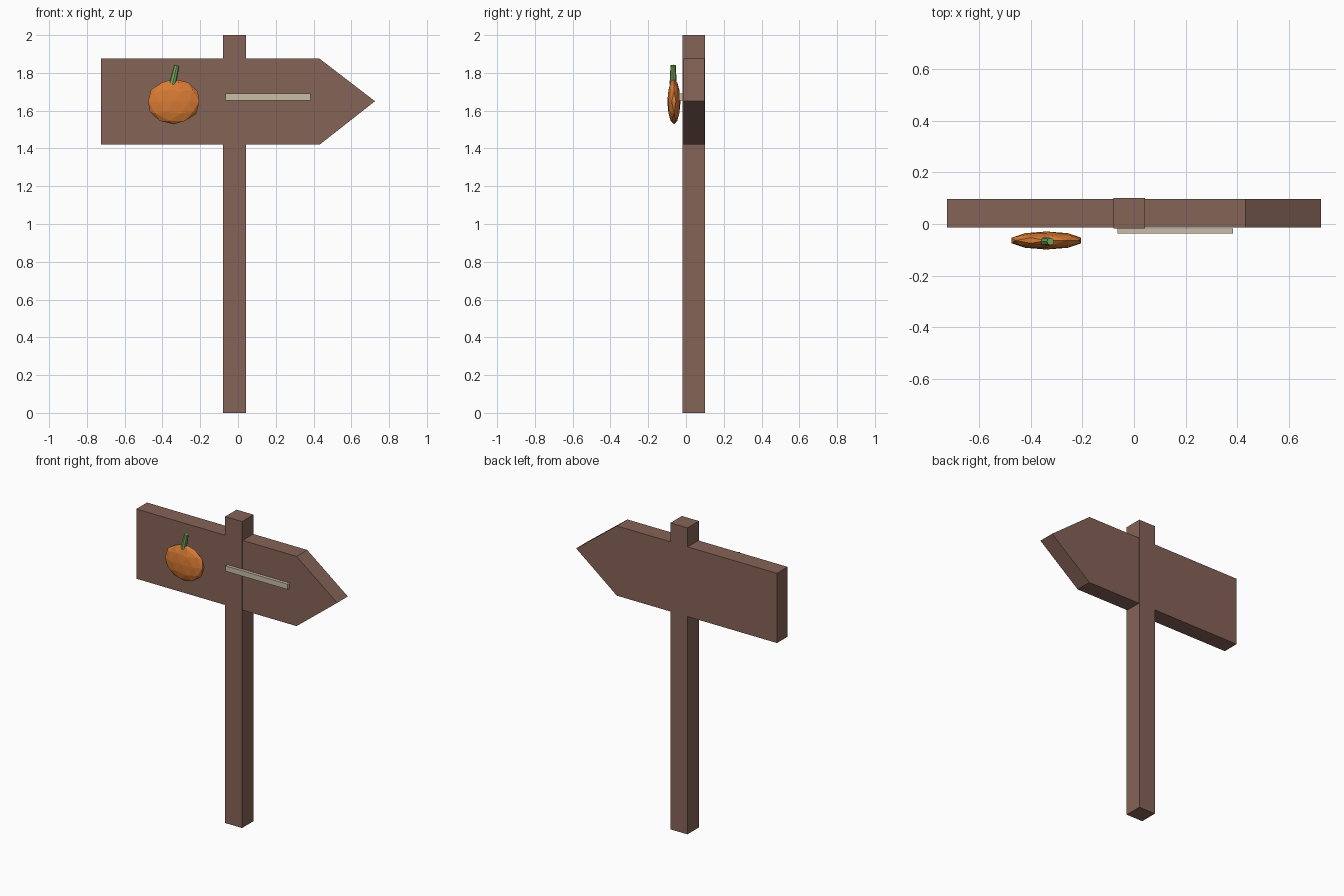
import bpy
import bmesh
from mathutils import Matrix, Vector

if "Cube" in bpy.data.objects:
    bpy.data.objects.remove(bpy.data.objects["Cube"], do_unlink=True)


def material(name, rgb):
    mat = bpy.data.materials.new(name)
    mat.use_nodes = True
    mat.diffuse_color = (*rgb, 1)
    mat.node_tree.nodes["Principled BSDF"].inputs["Base Color"].default_value = (*rgb, 1)
    return mat


def add_object(name, bm, mat):
    bmesh.ops.recalc_face_normals(bm, faces=bm.faces)
    mesh = bpy.data.meshes.new(name)
    bm.to_mesh(mesh)
    bm.free()
    mesh.materials.append(mat)
    obj = bpy.data.objects.new(name, mesh)
    bpy.context.collection.objects.link(obj)
    return obj


def slab(name, outline, y_front, y_back, mat):
    """Extrude an x/z outline from front to back."""
    bm = bmesh.new()
    face = bm.faces.new([bm.verts.new((x, y_front, z)) for x, z in outline])
    out = bmesh.ops.extrude_face_region(bm, geom=[face])
    moved = [v for v in out["geom"] if isinstance(v, bmesh.types.BMVert)]
    bmesh.ops.translate(bm, verts=moved, vec=(0, y_back - y_front, 0))
    return add_object(name, bm, mat)


def rectangle(x0, x1, z0, z1):
    return [(x0, z0), (x1, z0), (x1, z1), (x0, z1)]


wood = material("brown wood", (0.235, 0.125, 0.095))
orange = material("pumpkin orange", (0.70, 0.20, 0.035))
green = material("stem green", (0.19, 0.39, 0.11))
cream = material("pale cream", (0.58, 0.51, 0.38))

# Post and arrow board
slab("post", rectangle(-0.08, 0.042, 0, 2), -0.018, 0.1, wood)
arrow = [(-0.725, 1.42), (0.432, 1.42), (0.725, 1.65), (0.432, 1.875), (-0.725, 1.875)]
slab("arrow_board", arrow, -0.013, 0.097, wood)

# Thin raised strip on the board
slab("pale_strip", rectangle(-0.065, 0.385, 1.655, 1.69), -0.037, -0.017, cream)

# Flattened faceted pumpkin
bm = bmesh.new()
bmesh.ops.create_icosphere(bm, subdivisions=2, radius=1)
bmesh.ops.scale(bm, verts=bm.verts, vec=(0.142, 0.035, 0.12))
bmesh.ops.translate(bm, verts=bm.verts, vec=(-0.34, -0.064, 1.648))
add_object("pumpkin", bm, orange)

# Leaning stem
base, tip = Vector((-0.347, -0.068, 1.74)), Vector((-0.324, -0.068, 1.84))
axis = tip - base
turn = axis.to_track_quat("Z", "Y").to_matrix().to_4x4()
bm = bmesh.new()
bmesh.ops.create_cone(bm, cap_ends=True, segments=8, radius1=0.019, radius2=0.014,
                      depth=axis.length,
                      matrix=Matrix.Translation((base + tip) / 2) @ turn)
add_object("pumpkin_stem", bm, green)
